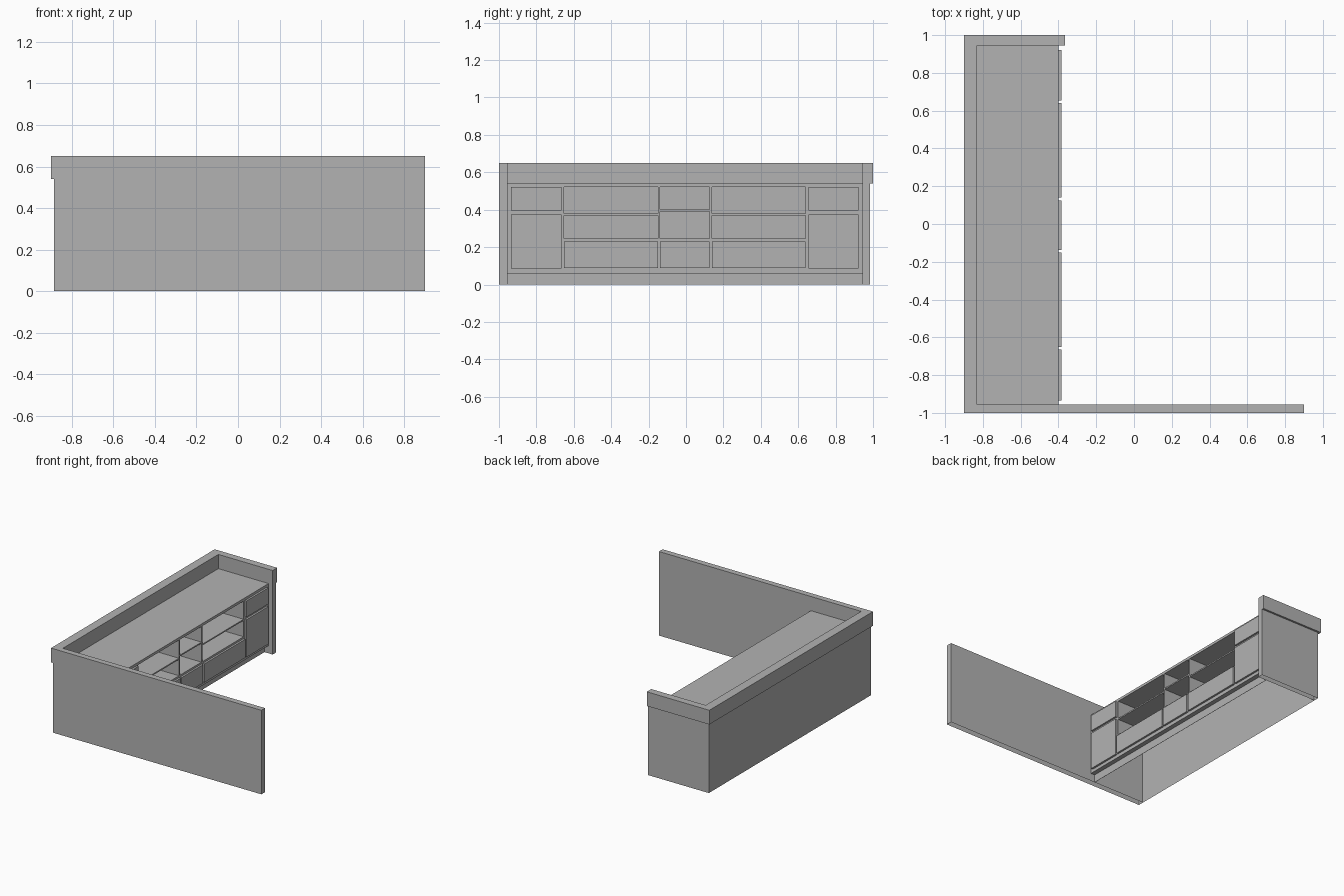
import bpy
import bmesh

default_cube = bpy.data.objects.get("Cube")
if default_cube:
    bpy.data.objects.remove(default_cube, do_unlink=True)

grey = bpy.data.materials.new("plain_grey")
grey.use_nodes = True
COLOUR = (0.45, 0.45, 0.45, 1)
grey.diffuse_color = COLOUR
grey.node_tree.nodes["Principled BSDF"].inputs["Base Color"].default_value = COLOUR


def finish(name, bm):
    mesh = bpy.data.meshes.new(name)
    bm.to_mesh(mesh)
    bm.free()
    mesh.materials.append(grey)
    obj = bpy.data.objects.new(name, mesh)
    bpy.context.collection.objects.link(obj)
    return obj


def add_prism(bm, outline, z0, z1, open_bottom=False):
    """Raise a counter-clockwise outline from z0 to z1."""
    low = [bm.verts.new((x, y, z0)) for x, y in outline]
    high = [bm.verts.new((x, y, z1)) for x, y in outline]
    bm.faces.new(high)
    if not open_bottom:
        bm.faces.new(low[::-1])
    for i in range(len(low)):
        j = (i + 1) % len(low)
        bm.faces.new((low[i], low[j], high[j], high[i]))


def add_box(bm, x, y, z):
    add_prism(bm, [(x[0], y[0]), (x[1], y[0]), (x[1], y[1]), (x[0], y[1])], *z)


def prism(name, outline, z0, z1, open_bottom=False):
    bm = bmesh.new()
    add_prism(bm, outline, z0, z1, open_bottom)
    return finish(name, bm)


def box(name, x, y, z):
    bm = bmesh.new()
    add_box(bm, x, y, z)
    return finish(name, bm)


# Main levels and planes
FRONT, BACK = -0.955, 0.945      # inner faces of the two end panels
FACE = -0.40                     # cabinet face
FRAME_BACK = -0.435              # back of the face frame, front of the plinth
NICHE_BACK = -0.70
DOOR_FACE = -0.385
COUNTER = 0.54
TOP = 0.65
inside = (FRONT, BACK)

# Outer walls: long front panel, thin rear wall and short end panel
prism("outer_walls",
      [(0.90, -1), (0.90, FRONT), (-0.88, FRONT), (-0.88, BACK),
       (-0.365, BACK), (-0.365, 0.985), (-0.885, 0.985), (-0.885, -1)],
      0, TOP, open_bottom=True)

# Raised ledge around the counter, overhanging the walls
prism("raised_ledge",
      [(-0.90, -1), (-0.885, -1), (-0.885, FRONT), (-0.83, FRONT),
       (-0.83, BACK), (-0.365, BACK), (-0.365, 1), (-0.90, 1)],
      COUNTER, TOP)

# Counter and plinth
box("counter_top", (-0.88, FACE), inside, (COUNTER - 0.002, COUNTER))
box("plinth", (FRAME_BACK - 0.002, FRAME_BACK), inside, (0, 0.06))

# Open shelves as (y range, z range)
wide = [(0.245, 0.37), (0.38, 0.52)]
narrow = [(0.245, 0.39), (0.40, 0.52)]
bays = [((-0.652, -0.15), wide), ((-0.138, 0.125), narrow), ((0.14, 0.64), wide)]
niches = [(y, z) for y, rows in bays for z in rows]

# Face frame with the shelf openings cut through
frame = box("face_frame", (FRAME_BACK, FACE), inside, (0.06, COUNTER - 0.002))
bm = bmesh.new()
for y, z in niches:
    add_box(bm, (FRAME_BACK - 0.05, FACE + 0.05), y, z)
cutter = finish("shelf_cutter", bm)
cut = frame.modifiers.new("shelf_openings", 'BOOLEAN')
cut.operation = 'DIFFERENCE'
cut.solver = 'EXACT'
cut.object = cutter
bpy.context.view_layer.update()
cut_mesh = bpy.data.meshes.new_from_object(
    frame.evaluated_get(bpy.context.evaluated_depsgraph_get()))
frame.modifiers.clear()
frame.data = cut_mesh
bpy.data.objects.remove(cutter, do_unlink=True)

# Shelf linings: boxes open towards the room, facing inwards
bm = bmesh.new()
for y, z in niches:
    add_box(bm, (NICHE_BACK, FRAME_BACK), y, z)
bm.normal_update()
bmesh.ops.delete(bm, geom=[f for f in bm.faces if f.normal.x > 0.9], context='FACES_ONLY')
bmesh.ops.reverse_faces(bm, faces=bm.faces[:])
finish("shelf_linings", bm)

# Side cupboards: a drawer above a door
for side, y in (("front", (-0.935, -0.665)), ("back", (0.655, 0.922))):
    box(side + "_drawer", (FACE, DOOR_FACE), y, (0.395, 0.52))
    box(side + "_door", (FACE, DOOR_FACE), y, (0.085, 0.375))

# Low drawers under the shelves
for name, (y, rows) in zip(("front", "middle", "back"), bays):
    box(name + "_low_drawer", (FACE, DOOR_FACE), y, (0.087, 0.23))
